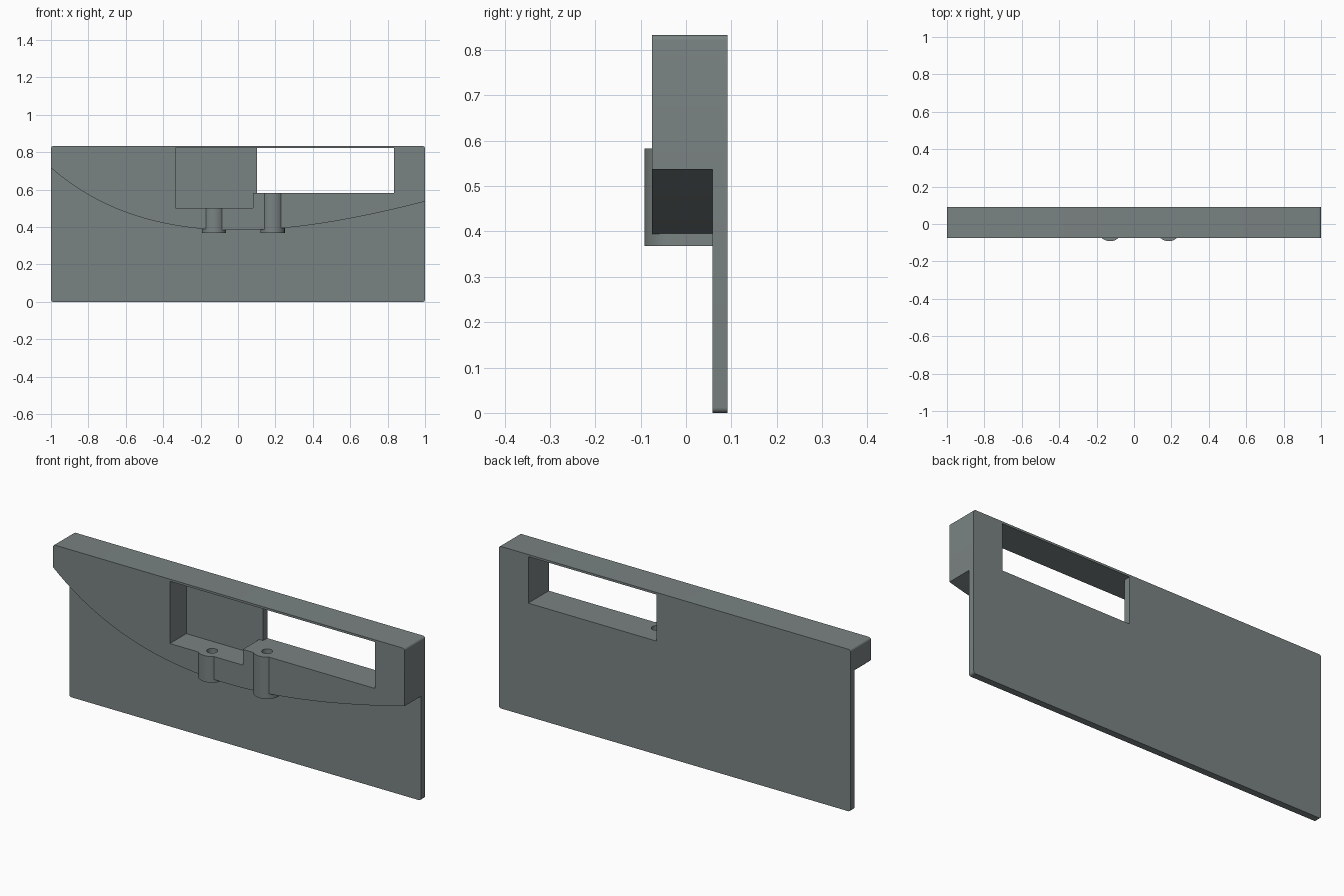
import bpy, bmesh, math
from mathutils import Vector
from mathutils.geometry import interpolate_bezier

if "Cube" in bpy.data.objects:
    bpy.data.objects.remove(bpy.data.objects["Cube"])

grey = bpy.data.materials.new("slate_grey")
grey.diffuse_color = (0.195, 0.225, 0.225, 1)
grey.use_nodes = True
grey.node_tree.nodes["Principled BSDF"].inputs["Base Color"].default_value = grey.diffuse_color

BACK, PANEL, FRONT, TOP = 0.092, 0.058, -0.075, 0.833


def prism(name, pts, base, shift):
    """Extrude a closed outline along a vector."""
    bm = bmesh.new()
    face = bm.faces.new([bm.verts.new(base(*p)) for p in pts])
    ext = bmesh.ops.extrude_face_region(bm, geom=[face])
    verts = [g for g in ext["geom"] if isinstance(g, bmesh.types.BMVert)]
    bmesh.ops.translate(bm, verts=verts, vec=shift)
    bmesh.ops.recalc_face_normals(bm, faces=bm.faces)
    me = bpy.data.meshes.new(name)
    bm.to_mesh(me)
    bm.free()
    me.materials.append(grey)
    ob = bpy.data.objects.new(name, me)
    bpy.context.collection.objects.link(ob)
    return ob


def slab(name, pts, y0, y1):
    return prism(name, pts, lambda x, z: (x, y0, z), (0, y1 - y0, 0))


def post(name, pts, z0, z1):
    return prism(name, pts, lambda x, y: (x, y, z0), (0, 0, z1 - z0))


def rect(x0, x1, z0, z1):
    return [(x0, z0), (x1, z0), (x1, z1), (x0, z1)]


def arc(cx, cy, r, a0, a1, n):
    return [(cx + r * math.cos(math.radians(a0 + (a1 - a0) * i / n)),
             cy + r * math.sin(math.radians(a0 + (a1 - a0) * i / n))) for i in range(n + 1)]


def combine(target, tool, op):
    """Apply a boolean and discard the tool."""
    mod = target.modifiers.new(op, "BOOLEAN")
    mod.operation, mod.object, mod.solver = op, tool, "EXACT"
    bpy.context.view_layer.objects.active = target
    bpy.ops.object.modifier_apply(modifier=mod.name)
    bpy.data.objects.remove(tool)


# thin back panel with small rounded corners
r = 0.012
top_corners = arc(1 - r, TOP - r, r, 0, 90, 6) + arc(-1 + r, TOP - r, r, 90, 180, 6)
bottom_corners = arc(-1 + r, r, r, 180, 270, 6) + arc(1 - r, r, r, 270, 360, 6)
body = slab("wall_plate", top_corners + bottom_corners, PANEL, BACK)

# thick upper housing with a sweeping lower edge
sweep = interpolate_bezier(Vector((-1, 0.717)), Vector((-0.5, 0.28)),
                           Vector((0.2, 0.33)), Vector((1, 0.537)), 49)
housing = slab("housing", top_corners + [tuple(p[:2]) for p in sweep], FRONT, BACK - 0.01)
combine(body, housing, "UNION")

# round-fronted screw bosses running back to the panel
BY, BR = -0.027, 0.065
bosses = [(-0.128, 0.502), (0.185, 0.583)]
for bx, bz in bosses:
    outline = arc(bx, BY, BR, 180, 360, 24) + [(bx + BR, PANEL + 0.01), (bx - BR, PANEL + 0.01)]
    combine(body, post("boss", outline, 0.368, bz), "UNION")

# stepped pocket, open window and screw holes
pocket = [(-0.335, 0.502), (0.08, 0.502), (0.08, 0.583), (0.833, 0.583),
          (0.833, 0.822), (-0.335, 0.822)]
combine(body, slab("pocket_cut", pocket, -0.2, PANEL), "DIFFERENCE")
combine(body, slab("window_cut", rect(0.102, 0.833, 0.583, 0.822), 0, 0.2), "DIFFERENCE")
for bx, bz in bosses:
    combine(body, post("hole_cut", arc(bx, BY, 0.026, 0, 345, 23), 0.3, bz + 0.05), "DIFFERENCE")

body.select_set(True)
bpy.context.view_layer.objects.active = body
bpy.ops.object.shade_smooth_by_angle(angle=math.radians(30))
